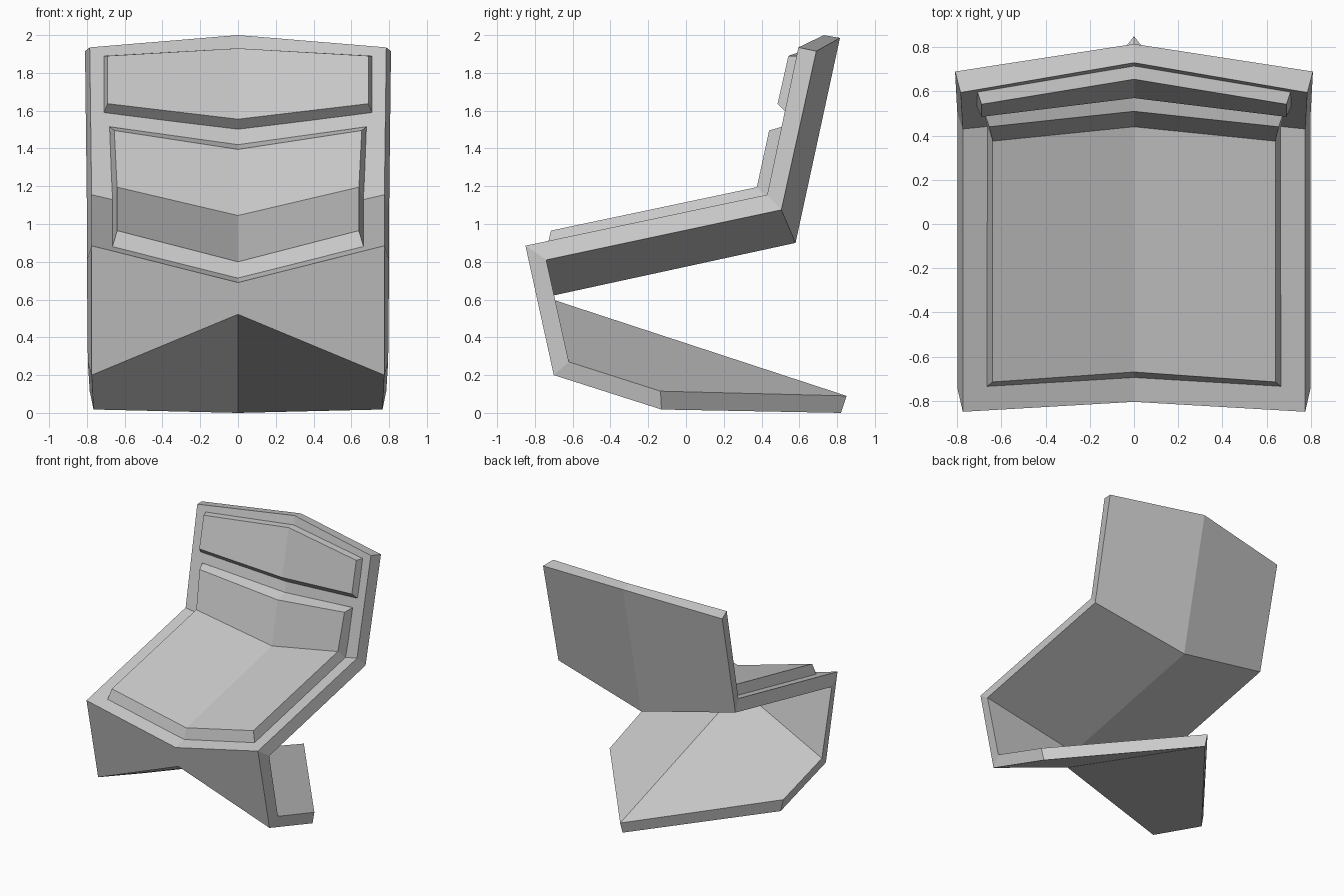
import bpy, bmesh


def folded_slab(name, face, back):
    """Creased slab between two skins; each row is (side x, side y, side z, centre y, centre z)."""
    bm = bmesh.new()

    def skin(rows):
        return [[bm.verts.new(p) for p in ((-x, y, z), (0, cy, cz), (x, y, z))]
                for x, y, z, cy, cz in rows]

    a, b = skin(face), skin(back)
    n = len(a)
    for i in range(n - 1):
        for s in (a, b):
            for j in (0, 1):
                bm.faces.new((s[i][j], s[i][j + 1], s[i + 1][j + 1], s[i + 1][j]))
        # side rims
        for j in (0, 2):
            bm.faces.new((a[i][j], a[i + 1][j], b[i + 1][j], b[i][j]))
    # end rims
    for i in (0, n - 1):
        for j in (0, 1):
            bm.faces.new((a[i][j], a[i][j + 1], b[i][j + 1], b[i][j]))
    bmesh.ops.recalc_face_normals(bm, faces=bm.faces)
    mesh = bpy.data.meshes.new(name)
    bm.to_mesh(mesh)
    bm.free()
    obj = bpy.data.objects.new(name, mesh)
    bpy.context.collection.objects.link(obj)
    return obj


# One folded shell: backrest, seat, front panel and pointed base
folded_slab("chair_shell",
            [(0.785, 0.595, 1.935, 0.73, 2.0),
             (0.775, 0.43, 1.155, 0.51, 0.975),
             (0.775, -0.85, 0.885, -0.805, 0.69),
             (0.775, -0.70, 0.20, -0.77, 0.522),
             (0.765, -0.13, 0.018, 0.82, 0.0)],
            [(0.81, 0.69, 1.915, 0.815, 1.985),
             (0.80, 0.505, 1.075, 0.58, 0.90),
             (0.80, -0.74, 0.81, -0.70, 0.622),
             (0.795, -0.62, 0.27, -0.70, 0.598),
             (0.785, -0.135, 0.115, 0.85, 0.09)])

# Seat cushion that continues up the lower back
folded_slab("seat_cushion",
            [(0.655, 0.44, 1.495, 0.51, 1.395),
             (0.64, 0.375, 1.195, 0.44, 1.045),
             (0.64, -0.715, 0.965, -0.67, 0.80)],
            [(0.68, 0.51, 1.515, 0.605, 1.42),
             (0.665, 0.445, 1.125, 0.515, 0.97),
             (0.665, -0.735, 0.88, -0.695, 0.713)])

# Headrest pad
folded_slab("headrest",
            [(0.69, 0.542, 1.89, 0.655, 1.93),
             (0.69, 0.485, 1.637, 0.57, 1.555)],
            [(0.71, 0.60, 1.89, 0.717, 1.93),
             (0.71, 0.53, 1.59, 0.625, 1.50)])
